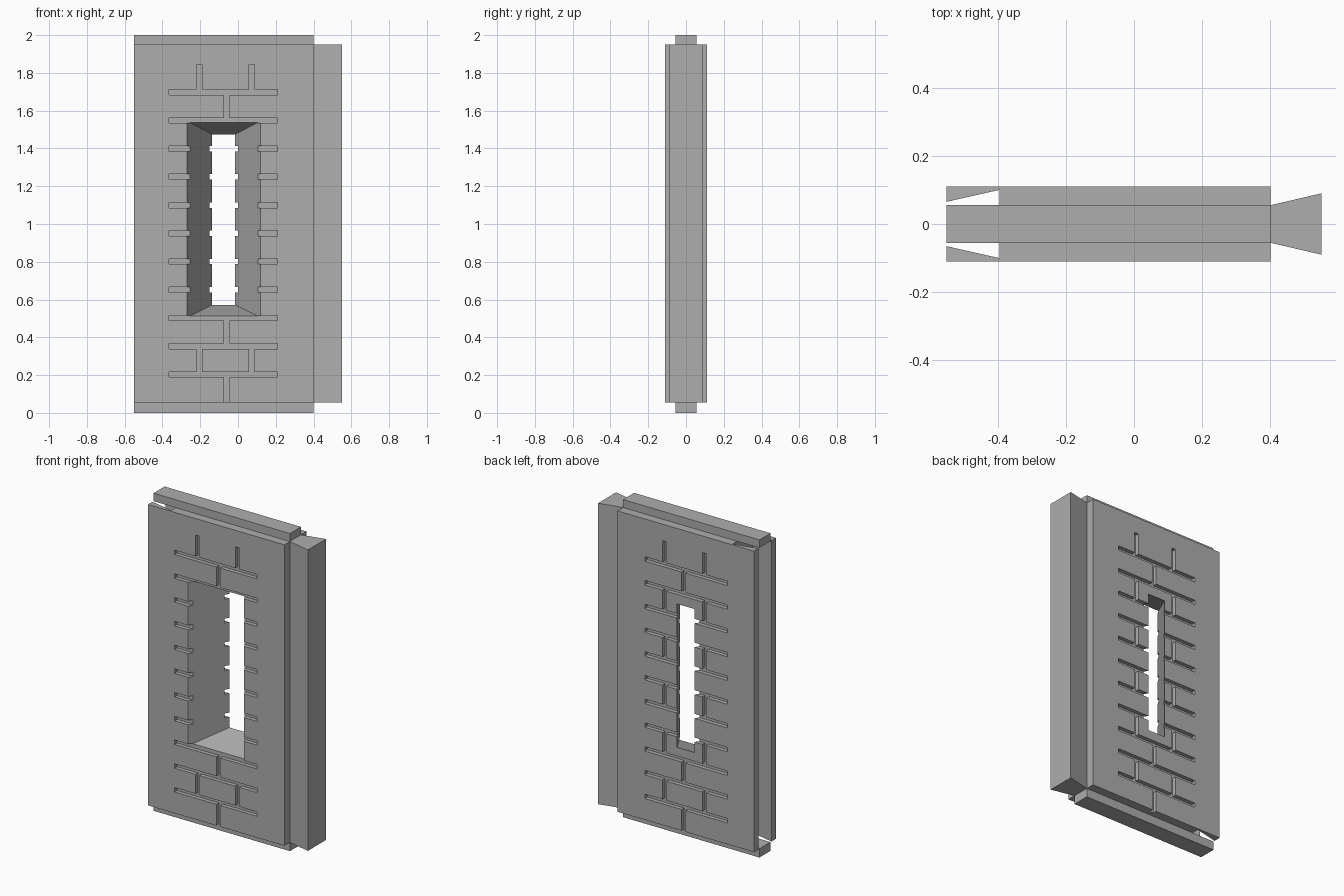
import bpy
import bmesh

if "Cube" in bpy.data.objects:
    bpy.data.objects.remove(bpy.data.objects["Cube"], do_unlink=True)

# Single stone colour
stone = bpy.data.materials.new("stone_grey")
stone.use_nodes = True
GREY = (0.42, 0.42, 0.42, 1)
stone.diffuse_color = GREY
stone.node_tree.nodes["Principled BSDF"].inputs["Base Color"].default_value = GREY


def loft(bm, first, second):
    """Closed solid between two matching loops of points."""
    a = [bm.verts.new(p) for p in first]
    b = [bm.verts.new(p) for p in second]
    bm.faces.new(a)
    bm.faces.new(b[::-1])
    for i in range(len(a)):
        j = (i + 1) % len(a)
        bm.faces.new((a[j], a[i], b[i], b[j]))


def box(bm, x0, x1, y0, y1, z0, z1):
    loop = [(x0, y0), (x1, y0), (x1, y1), (x0, y1)]
    loft(bm, [(x, y, z0) for x, y in loop], [(x, y, z1) for x, y in loop])


def finish(name, bm):
    bmesh.ops.recalc_face_normals(bm, faces=bm.faces)
    mesh = bpy.data.meshes.new(name)
    bm.to_mesh(mesh)
    bm.free()
    mesh.materials.append(stone)
    obj = bpy.data.objects.new(name, mesh)
    bpy.context.collection.objects.link(obj)
    return obj


def box_part(name, *size):
    bm = bmesh.new()
    box(bm, *size)
    return finish(name, bm)


def dovetail(name, x0, x1, half0, half1, z0, z1):
    bm = bmesh.new()
    loop = [(x0, -half0), (x1, -half1), (x1, half1), (x0, half0)]
    loft(bm, [(x, y, z0) for x, y in loop], [(x, y, z1) for x, y in loop])
    return finish(name, bm)


def cut(target, cutter):
    cutter.hide_render = True
    mod = target.modifiers.new("cut", "BOOLEAN")
    mod.operation = "DIFFERENCE"
    mod.solver = "EXACT"
    mod.use_self = True
    mod.object = cutter
    bpy.context.view_layer.objects.active = target
    bpy.ops.object.modifier_apply(modifier=mod.name)
    bpy.data.objects.remove(cutter, do_unlink=True)


LEFT, RIGHT, HALF = -0.55, 0.40, 0.11
BOTTOM, TOP = 0.055, 1.95

# Wall slab with its dovetail slot
wall = box_part("wall_panel", LEFT, RIGHT, -HALF, HALF, BOTTOM, TOP)
cut(wall, dovetail("slot_cutter", LEFT - 0.0443, -0.395, 0.055, 0.1, 0, 2))

# Splayed window: wide at the front, a narrow slit at the back
def window_loop(t):
    x0, x1 = -0.27 + 0.133 * t, 0.12 - 0.135 * t
    z0, z1 = 0.505 + 0.067 * t, 1.545 - 0.07 * t
    y = -HALF + 2 * HALF * t
    return [(x0, y, z0), (x1, y, z0), (x1, y, z1), (x0, y, z1)]


bm = bmesh.new()
loft(bm, window_loop(-0.1), window_loop(1.1))
cut(wall, finish("window_cutter", bm))

# Mortar joints on both faces, in running bond
DEPTH, JOINT, PITCH, FIRST = 0.025, 0.014, 0.1495, 0.203
for side in (-1, 1):
    y0, y1 = sorted((side * (HALF - DEPTH), side * (HALF + 0.02)))
    bm = bmesh.new()
    for row in range(12):
        z = FIRST + row * PITCH
        if row < 11:
            box(bm, -0.365, 0.21, y0, y1, z - JOINT, z + JOINT)
        z_low = z - PITCH if row else 0.03
        z_high = z if row < 11 else z - 0.002
        for x in ((-0.205, 0.073) if row % 2 else (-0.06,)):
            box(bm, x - JOINT, x + JOINT, y0, y1, z_low, z_high)
    cut(wall, finish("mortar_cutter", bm))

# Locking rails above and below, and the dovetail key on the side
box_part("top_rail", LEFT, RIGHT, -0.055, 0.055, TOP, 2)
box_part("bottom_rail", LEFT, RIGHT, -0.055, 0.055, 0, BOTTOM)
dovetail("dovetail_key", RIGHT, 0.55, 0.055, 0.09, BOTTOM, TOP)
